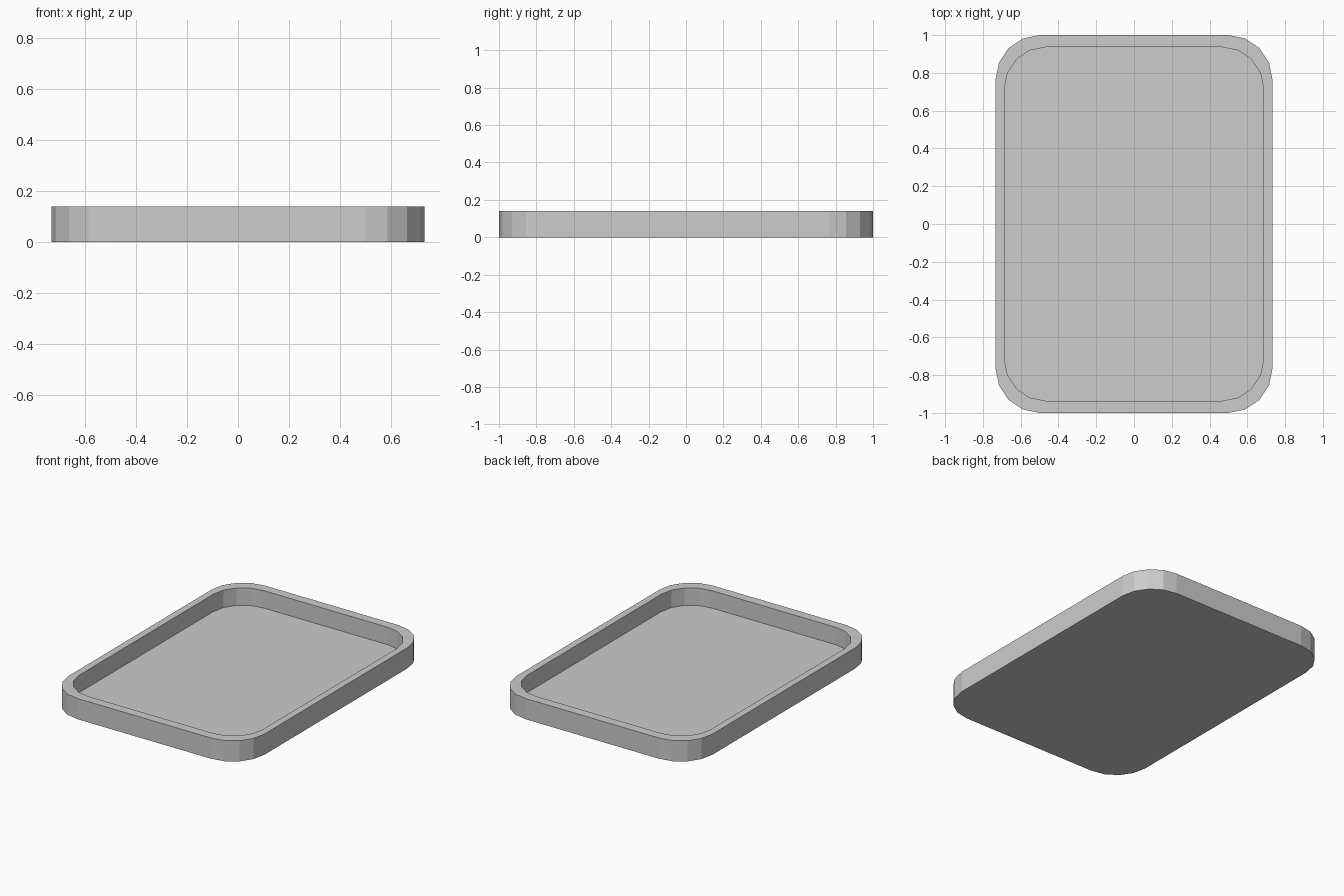
import bpy
import bmesh
from math import cos, sin, pi

cube = bpy.data.objects.get("Cube")
if cube:
    bpy.data.objects.remove(cube, do_unlink=True)

HALF_X, HALF_Y, HEIGHT = 0.733, 1.0, 0.14
RADIUS, STEPS = 0.235, 4
INNER_SCALE, FLOOR_Z = 0.936, 0.022

grey = bpy.data.materials.new("plain grey")
grey.use_nodes = True
colour = (0.605, 0.605, 0.605, 1)
grey.diffuse_color = colour
grey.node_tree.nodes["Principled BSDF"].inputs["Base Color"].default_value = colour


def rounded_outline():
    """Counter-clockwise rectangle with faceted round corners."""
    points = []
    for corner, (sx, sy) in enumerate([(1, 1), (-1, 1), (-1, -1), (1, -1)]):
        for i in range(STEPS + 1):
            a = (corner + i / STEPS) * pi / 2
            points.append((sx * (HALF_X - RADIUS) + RADIUS * cos(a),
                           sy * (HALF_Y - RADIUS) + RADIUS * sin(a)))
    return points


# Tray: loops from the underside, up the outer wall, over the rim to the floor
bm = bmesh.new()
outline = rounded_outline()
levels = [(1, 0), (1, HEIGHT), (INNER_SCALE, HEIGHT), (INNER_SCALE, FLOOR_Z)]
loops = [[bm.verts.new((x * s, y * s, z)) for x, y in outline] for s, z in levels]
for low, high in zip(loops, loops[1:]):
    for i in range(len(outline)):
        j = (i + 1) % len(outline)
        bm.faces.new((low[i], low[j], high[j], high[i]))
bm.faces.new(loops[0][::-1])
bm.faces.new(loops[-1])
bmesh.ops.recalc_face_normals(bm, faces=bm.faces)

mesh = bpy.data.meshes.new("tray")
bm.to_mesh(mesh)
bm.free()
mesh.materials.append(grey)
tray = bpy.data.objects.new("tray", mesh)
bpy.context.collection.objects.link(tray)
